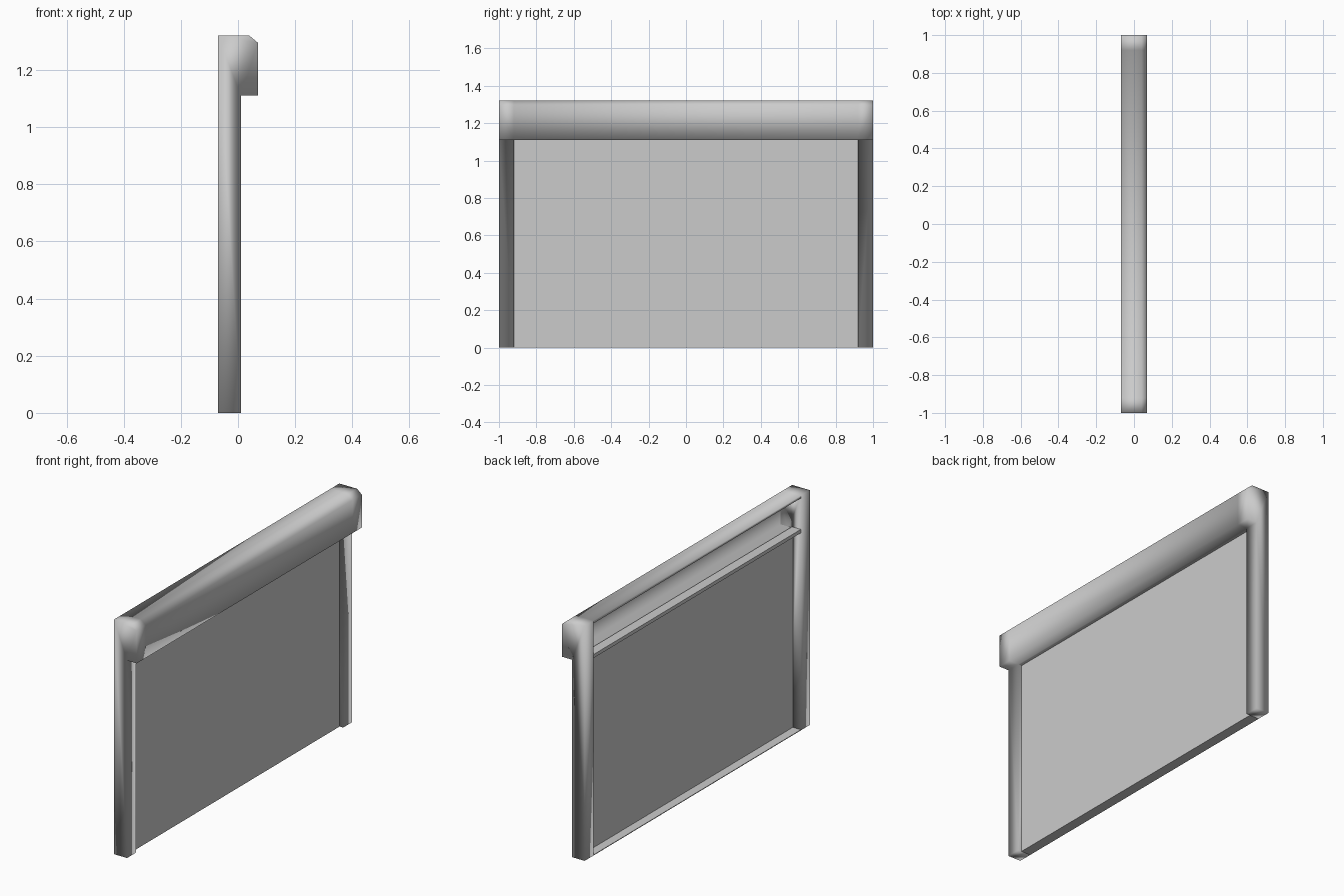
import bpy, bmesh

cube = bpy.data.objects.get("Cube")
if cube:
    bpy.data.objects.remove(cube, do_unlink=True)

# One plain grey finish
grey = bpy.data.materials.new("light_grey")
grey.use_nodes = True
colour = (0.6, 0.6, 0.6, 1)
grey.diffuse_color = colour
grey.node_tree.nodes["Principled BSDF"].inputs["Base Color"].default_value = colour

BACK, RAIL, FRONT = -0.07, 0.01, 0.07      # depth stations along x
HALF, INNER = 1.0, 0.92                    # outer and inner half widths
TOP, SILL = 1.32, 1.11                     # heights of the header
WALL = 0.015


def finish(name, bm, smooth):
    bmesh.ops.remove_doubles(bm, verts=bm.verts, dist=0.0005)
    bmesh.ops.recalc_face_normals(bm, faces=bm.faces)
    for face in bm.faces:
        face.smooth = smooth
    mesh = bpy.data.meshes.new(name)
    bm.to_mesh(mesh)
    bm.free()
    mesh.materials.append(grey)
    obj = bpy.data.objects.new(name, mesh)
    bpy.context.collection.objects.link(obj)
    return obj


def extrude_profile(bm, profile, y0, y1, caps):
    a = [bm.verts.new((x, y0, z)) for x, z in profile]
    b = [bm.verts.new((x, y1, z)) for x, z in profile]
    for i in range(len(profile)):
        j = (i + 1) % len(profile)
        bm.faces.new((a[i], a[j], b[j], b[i]))
    if caps:
        bm.faces.new(a)
        bm.faces.new(b[::-1])


def box(bm, x0, x1, y0, y1, z0, z1):
    extrude_profile(bm, [(x0, z0), (x1, z0), (x1, z1), (x0, z1)], y0, y1, True)


# Frame: two solid side posts joined by a hollow header, open at the back
hood = [(RAIL, SILL), (FRONT, SILL), (FRONT, 1.295), (0.04, TOP), (BACK, TOP)]
post = [(BACK, 0), (RAIL, 0)] + hood
lining = [(BACK, TOP - WALL), (0.035, TOP - WALL), (FRONT - WALL, 1.288),
          (FRONT - WALL, SILL + WALL), (-0.02, SILL + WALL), (-0.02, SILL)]
bm = bmesh.new()
for side in (-1, 1):
    extrude_profile(bm, post, side * INNER, side * HALF, True)
extrude_profile(bm, hood + lining, -INNER, INNER, False)
finish("shutter_frame", bm, True)

# Curtain: flat sheet set back between the posts
bm = bmesh.new()
box(bm, -0.02, -0.012, -INNER, INNER, 0, SILL + 0.01)
finish("shutter_curtain", bm, False)

# Rear edging of the curtain: upper bar and thin sill
bm = bmesh.new()
box(bm, BACK, -0.015, -INNER, INNER, SILL, SILL + 0.02)
finish("upper_bar", bm, False)
bm = bmesh.new()
box(bm, BACK, -0.015, -INNER, INNER, 0, 0.004)
finish("bottom_sill", bm, False)
